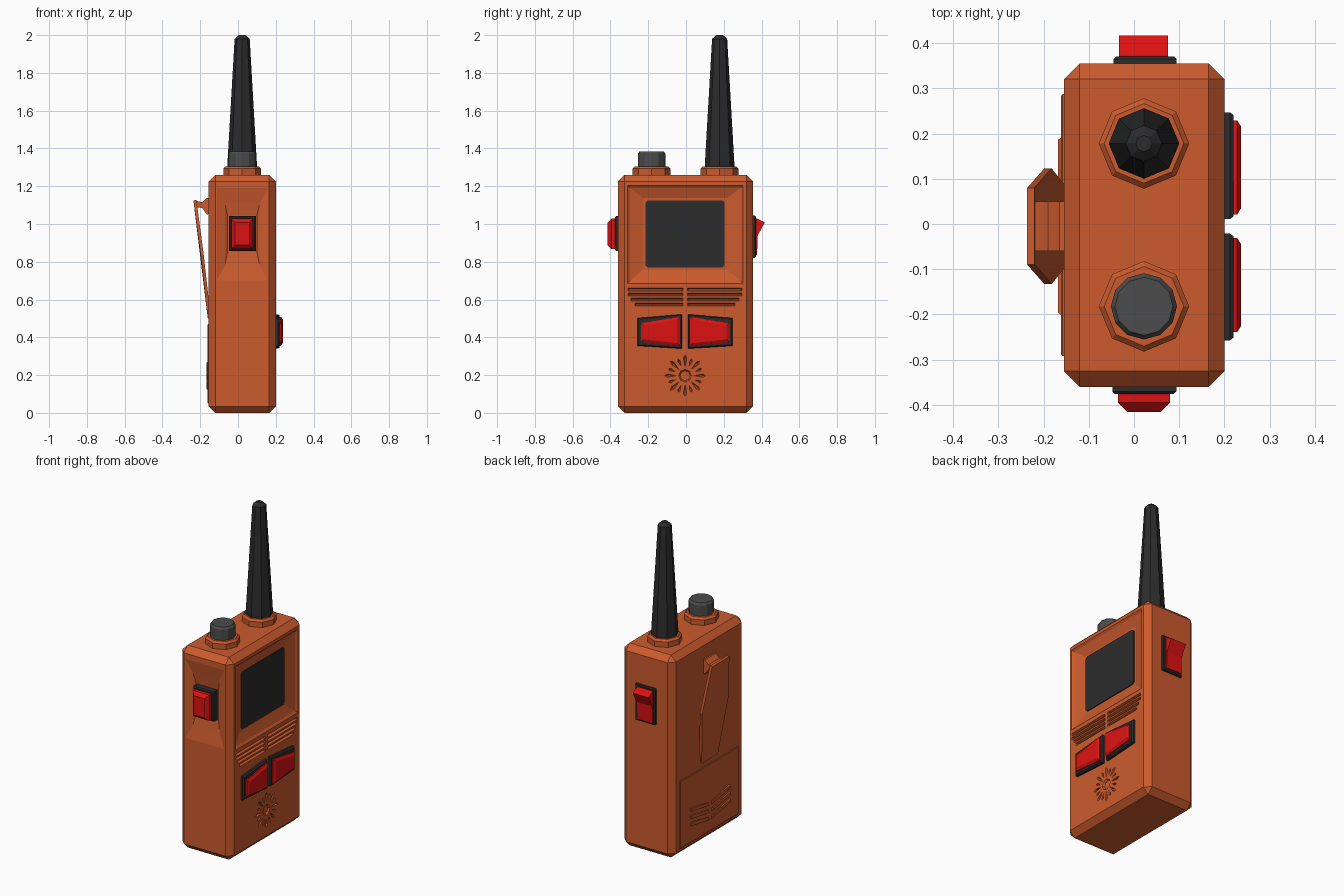
import bpy, bmesh, math
from mathutils import Vector

if "Cube" in bpy.data.objects:
    bpy.data.objects.remove(bpy.data.objects["Cube"])


def material(name, rgb):
    m = bpy.data.materials.new(name)
    m.diffuse_color = (*rgb, 1)
    m.use_nodes = True
    m.node_tree.nodes["Principled BSDF"].inputs["Base Color"].default_value = m.diffuse_color
    return m


ORANGE = material("orange_plastic", (0.60, 0.105, 0.027))
RED = material("red_button", (0.72, 0.006, 0.006))
BLACK = material("black_rubber", (0.025, 0.025, 0.025))
GREY = material("grey_knob", (0.072, 0.072, 0.072))


def loft(bm, loops):
    """Closed solid through a list of matching point loops."""
    rings = [[bm.verts.new(p) for p in loop] for loop in loops]
    n = len(rings[0])
    faces = [bm.faces.new(rings[0]), bm.faces.new(rings[-1])]
    for a, b in zip(rings, rings[1:]):
        for i in range(n):
            j = (i + 1) % n
            faces.append(bm.faces.new((a[i], a[j], b[j], b[i])))
    bmesh.ops.recalc_face_normals(bm, faces=faces)


def finish(bm, name, mat):
    me = bpy.data.meshes.new(name)
    bm.to_mesh(me)
    bm.free()
    me.materials.append(mat)
    ob = bpy.data.objects.new(name, me)
    bpy.context.collection.objects.link(ob)
    return ob


def solid(name, mat, loops):
    bm = bmesh.new()
    loft(bm, loops)
    return finish(bm, name, mat)


def rect(a0, a1, b0, b1):
    return [(a0, b0), (a1, b0), (a1, b1), (a0, b1)]


def cut_rect(a0, a1, b0, b1, c):
    return [(a0 + c, b0), (a1 - c, b0), (a1, b0 + c), (a1, b1 - c),
            (a1 - c, b1), (a0 + c, b1), (a0, b1 - c), (a0, b0 + c)]


def on_x(x, pts):
    return [(x, p, q) for p, q in pts]


def on_y(y, pts):
    return [(p, y, q) for p, q in pts]


def inset(pts, d):
    """Pull each point towards the centre by about d on both axes."""
    ca = sum(p[0] for p in pts) / len(pts)
    cb = sum(p[1] for p in pts) / len(pts)
    return [(a - math.copysign(d, a - ca), b - math.copysign(d, b - cb)) for a, b in pts]


def turned(name, mat, cx, cy, sides, profile):
    return solid(name, mat, [[(cx + r * math.cos(2 * math.pi * i / sides),
                               cy + r * math.sin(2 * math.pi * i / sides), z)
                              for i in range(sides)] for r, z in profile])


X0, X1, Y0, Y1, TOP = -0.155, 0.20, -0.36, 0.355, 1.26
CY = -0.005

# Case: chamfered box
bm = bmesh.new()
loft(bm, [[(x, y, z) for x, y in rect(X0, X1, Y0, Y1)] for z in (0, TOP)])
bmesh.ops.bevel(bm, geom=bm.edges[:], offset=0.035, segments=1, affect='EDGES')
body = finish(bm, "case", ORANGE)

# Recesses cut into the case
bm = bmesh.new()
# display surround
frame = rect(-0.31, 0.303, 0.685, 1.205)
loft(bm, [on_x(X1 + 0.02, frame), on_x(X1, frame), on_x(X1 - 0.01, inset(frame, 0.012)),
          on_x(X1 - 0.03, rect(-0.228, 0.218, 0.757, 1.138))])
# scoop around the side push button
scoop = rect(-0.112, 0.157, 0.70, 1.19)
loft(bm, [on_y(Y0 - 0.02, scoop), on_y(Y0, scoop),
          on_y(Y0 + 0.015, rect(-0.07, 0.115, 0.78, 1.11)),
          on_y(Y0 + 0.026, rect(-0.055, 0.10, 0.85, 1.045))])
# grille slots, shorter towards the bottom
for s in (-1, 1):
    for k, end in enumerate((0.302, 0.302, 0.285, 0.265)):
        z = 0.652 - 0.026 * k
        a, b = sorted((CY + s * 0.012, CY + s * end))
        slot = rect(a, b, z - 0.008, z + 0.008)
        loft(bm, [on_x(X1 + 0.01, slot), on_x(X1, slot), on_x(X1 - 0.014, inset(slot, 0.005))])
# radial speaker slots with a centre well
CZ = 0.197
for k in range(16):
    t = 2 * math.pi * k / 16
    r0, r1, w = (0.045, 0.11, 0.009) if k % 2 == 0 else (0.055, 0.095, 0.007)

    def petal(f):
        m, h = (r0 + r1) / 2, (r1 - r0) / 2 * f
        out = [(m - h, 0), (m + h * 0.5, -w * f), (m + h, 0), (m + h * 0.5, w * f)]
        return [(CY + r * math.cos(t) - v * math.sin(t),
                 CZ + r * math.sin(t) + v * math.cos(t)) for r, v in out]
    loft(bm, [on_x(X1 + 0.01, petal(1)), on_x(X1, petal(1)), on_x(X1 - 0.01, petal(0.5))])
well = [[(CY + r * math.cos(k * math.pi / 4), CZ + r * math.sin(k * math.pi / 4))
         for k in range(8)] for r in (0.034, 0.026)]
loft(bm, [on_x(X1 + 0.01, well[0]), on_x(X1, well[0]), on_x(X1 - 0.01, well[1])])
cutter = finish(bm, "case_cutter", ORANGE)
cutter.hide_render = True
mod = body.modifiers.new("recesses", 'BOOLEAN')
mod.operation, mod.solver, mod.object = 'DIFFERENCE', 'EXACT', cutter
bpy.context.view_layer.objects.active = body
bpy.ops.object.modifier_apply(modifier=mod.name)
bpy.data.objects.remove(cutter)

# Display
screen = cut_rect(-0.215, 0.205, 0.77, 1.125, 0.012)
solid("display", BLACK, [on_x(X1 - 0.033, screen), on_x(X1 - 0.024, screen)])

# Two tapered front buttons in dark bezels
for s, side in ((-1, "left"), (1, "right")):
    def mirror(pts):
        return [(CY + s * a, b) for a, b in pts]
    bez = mirror([(0.016, 0.34), (0.252, 0.355), (0.252, 0.502), (0.016, 0.522)])
    key = mirror([(0.026, 0.355), (0.234, 0.375), (0.234, 0.475), (0.026, 0.508)])
    solid("front_bezel_" + side, BLACK,
          [on_x(X1 - 0.01, bez), on_x(X1 + 0.012, bez), on_x(X1 + 0.02, inset(bez, 0.006))])
    solid("front_button_" + side, RED,
          [on_x(X1 + 0.01, key), on_x(X1 + 0.028, key), on_x(X1 + 0.037, inset(key, 0.014))])

# Push button on the -y side
bez = rect(-0.048, 0.094, 0.857, 1.042)
solid("side_button_bezel", BLACK,
      [on_y(Y0 + 0.03, bez), on_y(Y0 - 0.01, bez), on_y(Y0 - 0.016, inset(bez, 0.006))])
key = rect(-0.035, 0.08, 0.868, 1.028)
solid("side_button", RED,
      [on_y(Y0 - 0.01, key), on_y(Y0 - 0.035, key), on_y(Y0 - 0.055, inset(key, 0.02))])

# Rocker switch on the +y side
bez = rect(-0.045, 0.094, 0.82, 1.045)
solid("switch_bezel", BLACK,
      [on_y(Y1 - 0.01, bez), on_y(Y1 + 0.01, bez), on_y(Y1 + 0.015, inset(bez, 0.005))])
rocker = [(0.36, 0.835), (0.376, 0.835), (0.38, 0.94), (0.417, 1.008), (0.375, 1.03), (0.36, 1.03)]
solid("rocker_switch", RED, [on_x(-0.033, rocker), on_x(0.075, rocker)])

# Antenna, knob and their collars
for name, cy in (("antenna_collar", 0.178), ("knob_collar", -0.182)):
    turned(name, ORANGE, 0.022, cy, 8,
           [(0.10, TOP - 0.01), (0.10, TOP + 0.033), (0.088, TOP + 0.045)])
turned("antenna", BLACK, 0.022, 0.178, 8,
       [(0.078, TOP + 0.03), (0.078, 1.32), (0.040, 1.98), (0.018, 2.0)])
turned("knob", GREY, 0.022, -0.182, 12,
       [(0.073, TOP + 0.03), (0.073, 1.372), (0.064, 1.385)])

# Battery cover with V-shaped ribs
cover = rect(-0.292, 0.287, 0.05, 0.47)
solid("battery_cover", ORANGE,
      [on_x(X0 + 0.01, cover), on_x(X0 - 0.003, cover), on_x(X0 - 0.006, inset(cover, 0.004))])
for s, side in ((-1, "a"), (1, "b")):
    for k in range(3):
        z = 0.125 + 0.045 * k
        rib = [(CY + s * a, b) for a, b in ((0.015, z), (0.195, z + 0.035),
                                           (0.195, z + 0.055), (0.015, z + 0.02))]
        solid(f"cover_rib_{side}{k + 1}", ORANGE,
              [on_x(X0, rib), on_x(X0 - 0.008, rib), on_x(X0 - 0.013, inset(rib, 0.004))])

# Belt clip: tapered blade hanging from a bracket
blade = [(-0.236, 1.125, 0.085), (-0.198, 0.84, 0.128), (-0.160, 0.50, 0.08)]
half = [(x, CY + w, z) for x, z, w in blade]
outline = half + [(x, CY - w, z) for x, z, w in reversed(blade)]
solid("belt_clip", ORANGE, [outline, [Vector(p) + Vector((0.016, 0, 0.002)) for p in outline]])
bracket = [(-0.145, 1.055), (-0.165, 1.05), (-0.19, 1.085), (-0.232, 1.09),
           (-0.232, 1.125), (-0.19, 1.115), (-0.165, 1.138), (-0.145, 1.138)]
solid("clip_bracket", ORANGE, [on_y(CY - 0.055, bracket), on_y(CY + 0.055, bracket)])
